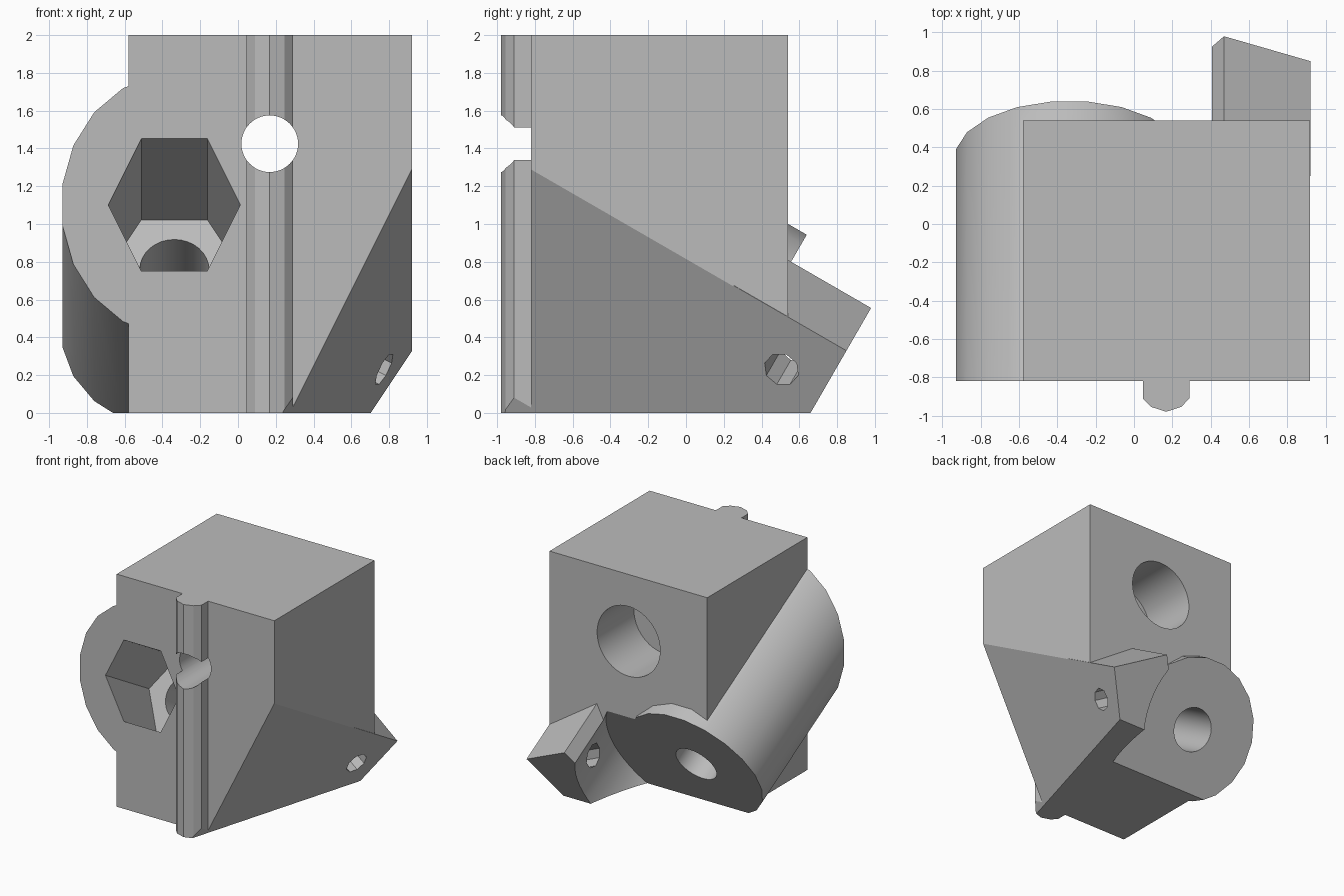
import bpy, math
from mathutils import Matrix, Vector

cube = bpy.data.objects.get("Cube")
if cube:
    bpy.data.objects.remove(cube, do_unlink=True)

grey = bpy.data.materials.new("plain_grey")
grey.use_nodes = True
grey.diffuse_color = (0.5, 0.5, 0.5, 1)
grey.node_tree.nodes["Principled BSDF"].inputs["Base Color"].default_value = (0.5, 0.5, 0.5, 1)

# Frame of the slanted barrel: local z runs up its axis from the rear end
SLANT = Matrix.Translation((-0.337, 0.343, 0.43)) @ Matrix.Rotation(math.radians(60), 4, 'X')
UPRIGHT = Matrix.Identity(4)


def prism(name, outline, low, high, frame=UPRIGHT):
    """Extrude a counter-clockwise outline along the frame's z axis."""
    n = len(outline)
    verts = [frame @ Vector((x, y, z)) for z in (low, high) for x, y in outline]
    faces = [list(range(n))[::-1], list(range(n, 2 * n))]
    faces += [[i, (i + 1) % n, (i + 1) % n + n, i + n] for i in range(n)]
    mesh = bpy.data.meshes.new(name)
    mesh.from_pydata(verts, [], faces)
    mesh.materials.append(grey)
    obj = bpy.data.objects.new(name, mesh)
    bpy.context.collection.objects.link(obj)
    return obj


def ring(radius, sides, turn=0.0):
    step = 2 * math.pi / sides
    return [(radius * math.cos((i + turn) * step), radius * math.sin((i + turn) * step))
            for i in range(sides)]


def rect(x0, x1, y0, y1):
    return [(x0, y0), (x1, y0), (x1, y1), (x0, y1)]


def combine(target, tool, operation='DIFFERENCE'):
    """Apply a boolean and discard the tool."""
    mod = target.modifiers.new("join", 'BOOLEAN')
    mod.operation, mod.solver, mod.object = operation, 'EXACT', tool
    bpy.context.view_layer.objects.active = target
    bpy.ops.object.modifier_apply(modifier=mod.name)
    bpy.data.objects.remove(tool, do_unlink=True)


# Main block
body = prism("mount_body", rect(-0.58, 0.92, -0.82, 0.54), 0, 2)

# Slanted barrel, trimmed flush with the front
barrel = prism("barrel", ring(0.6, 20, 0.5), -0.1, 2, SLANT)
combine(barrel, prism("front_trim", rect(-2, 2, -3, -0.82), -2, 4))
combine(body, barrel, 'UNION')

# Rear ear: a box turned by 30 degrees about the barrel axis
corner = Vector((0.807, 0.427))
along, down = Vector((0.866, -0.5)), Vector((-0.5, -0.866))
ear = [corner, corner + down, corner + down + along * 0.8, corner + along * 0.8]
combine(body, prism("ear", ear, -0.489, 0.2, SLANT), 'UNION')

# Front guide rib
half = [(0.122, -0.7), (0.122, -0.91), (0.078, -0.955)]
rib = [(0.168 - x, y) for x, y in half] + [(0.168, -0.98)]
rib += [(0.168 + x, y) for x, y in half[::-1]]
combine(body, prism("guide_rib", rib, 0, 2), 'UNION')

# Slanted plane that removes the lower outer corner
edge = Vector((1.257, 0.162))
side = [edge - down * 3, edge + down * 3, edge + down * 3 + along * 3, edge - down * 3 + along * 3]
combine(body, prism("corner_cut", side, -4, 4, SLANT))

# Round clearance behind the barrel, and the flat base
combine(body, prism("clearance", ring(0.81, 64), -1.5, 0, SLANT))
combine(body, prism("base_trim", rect(-3, 3, -3, 3), -3, 0))

# Hexagonal pocket and bore along the barrel
combine(body, prism("hex_pocket", ring(0.35, 6), 0.659, 2.5, SLANT))
combine(body, prism("bore", ring(0.183, 32), -0.5, 1, SLANT))

# Level through hole with a wide counterbore at the rear
LEVEL = Matrix.Translation((0.168, 0, 1.425)) @ Matrix.Rotation(math.radians(90), 4, 'X')
combine(body, prism("through_hole", ring(0.15, 48), -1, 1.5, LEVEL))
combine(body, prism("counterbore", ring(0.3, 48), -1, -0.04, LEVEL))

# Small screw hole square to the ear's outer side
direction = (SLANT.to_3x3() @ Vector((0.866, -0.5, 0))).normalized()
hole_frame = Matrix.Translation((0.775, 0.505, 0.23)) @ direction.to_track_quat('Z', 'Y').to_matrix().to_4x4()
combine(body, prism("screw_hole", ring(0.095, 8, 0.5), -0.6, 0.3, hole_frame))

# Smooth round walls, crisp edges
bpy.ops.object.select_all(action='DESELECT')
body.select_set(True)
bpy.context.view_layer.objects.active = body
bpy.ops.object.shade_smooth_by_angle(angle=math.radians(25))
